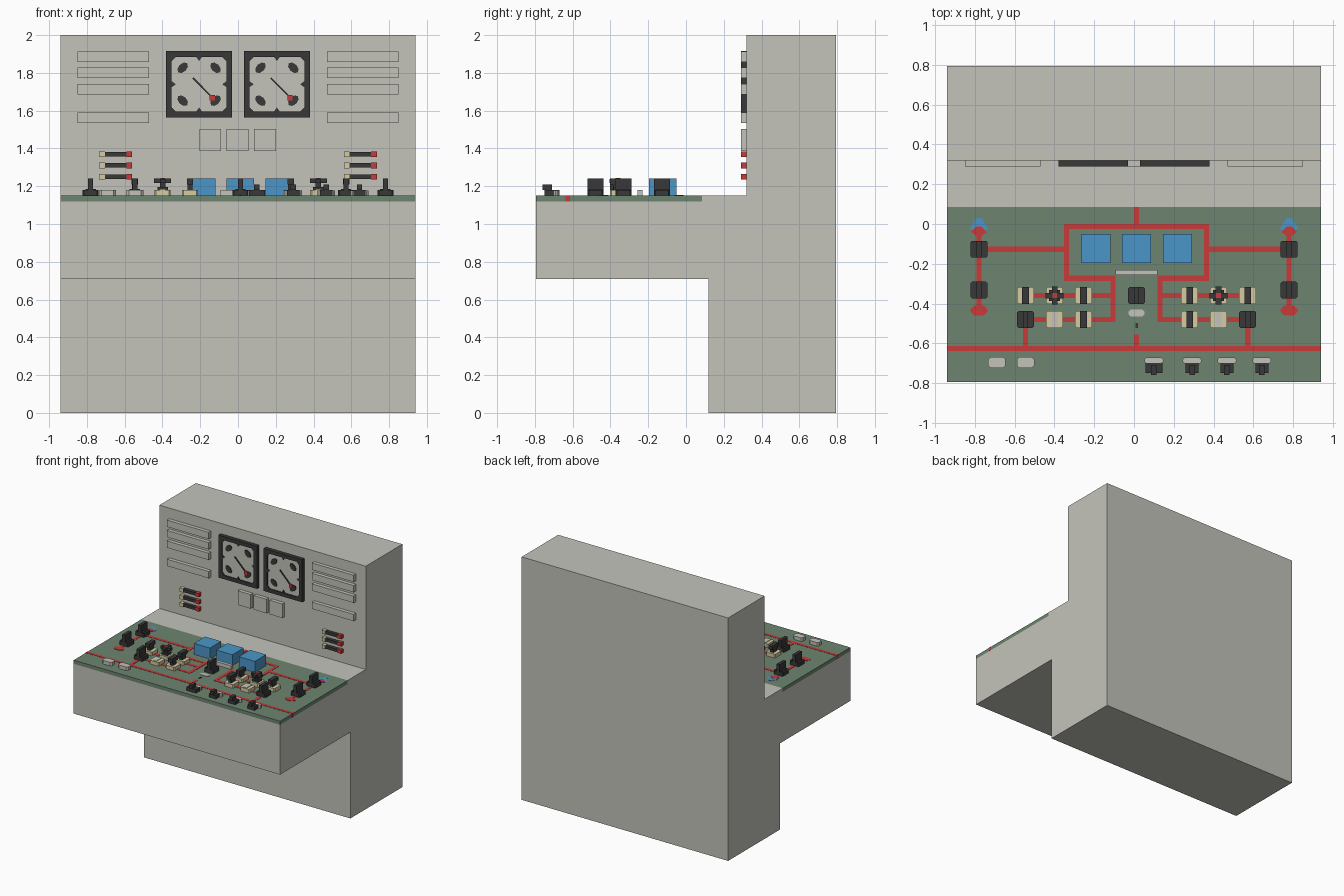
import bpy, bmesh, math

if "Cube" in bpy.data.objects:
    bpy.data.objects.remove(bpy.data.objects["Cube"])


def material(name, r, g, b):
    m = bpy.data.materials.new(name)
    m.diffuse_color = (r, g, b, 1)
    m.use_nodes = True
    m.node_tree.nodes["Principled BSDF"].inputs["Base Color"].default_value = m.diffuse_color
    return m


GREY = material("warm_grey", 0.55, 0.55, 0.50)
GREEN = material("panel_green", 0.155, 0.235, 0.16)
RED = material("signal_red", 0.58, 0.042, 0.042)
BLUE = material("display_blue", 0.07, 0.305, 0.58)
BLACK = material("switch_black", 0.04, 0.04, 0.042)
CREAM = material("cream", 0.66, 0.60, 0.36)

TOP = 1.15      # desk surface height
WALL = 0.32     # front of the upright
LINE = 0.013    # half width of a painted line


def prism(name, pts, lo, hi, mat, axis="Z"):
    """Extrude a 2D outline along an axis (X: yz outline, Y: xz, Z: xy)."""
    place = {"X": lambda a, b, t: (t, a, b),
             "Y": lambda a, b, t: (a, t, b),
             "Z": lambda a, b, t: (a, b, t)}[axis]
    bm = bmesh.new()
    low = [bm.verts.new(place(a, b, lo)) for a, b in pts]
    high = [bm.verts.new(place(a, b, hi)) for a, b in pts]
    bm.faces.new(low)
    bm.faces.new(high)
    n = len(pts)
    for i in range(n):
        j = (i + 1) % n
        bm.faces.new((low[i], low[j], high[j], high[i]))
    bmesh.ops.recalc_face_normals(bm, faces=bm.faces)
    me = bpy.data.meshes.new(name)
    bm.to_mesh(me)
    bm.free()
    me.materials.append(mat)
    ob = bpy.data.objects.new(name, me)
    bpy.context.collection.objects.link(ob)
    return ob


def rect(x0, x1, y0, y1, c=0.0):
    """Rectangle outline, with optional clipped corners."""
    if c == 0:
        return [(x0, y0), (x1, y0), (x1, y1), (x0, y1)]
    return [(x0 + c, y0), (x1 - c, y0), (x1, y0 + c), (x1, y1 - c),
            (x1 - c, y1), (x0 + c, y1), (x0, y1 - c), (x0, y0 + c)]


def slab(name, x, y, w, d, h, mat, base=0.0, c=0.0):
    """Block on the desk, centred at x, y."""
    return prism(name, rect(x - w / 2, x + w / 2, y - d / 2, y + d / 2, c),
                 TOP + base, TOP + h, mat)


def line(x0, y0, x1, y1):
    """Thin painted circuit line on the desk."""
    prism("circuit_line", rect(min(x0, x1) - LINE, max(x0, x1) + LINE,
                               min(y0, y1) - LINE, max(y0, y1) + LINE),
          TOP - 0.003, TOP + 0.002, RED)


def wall_plate(name, x0, x1, z0, z1, mat=GREY, front=0.29):
    return prism(name, rect(x0, x1, z0, z1), front, WALL, mat, "Y")


# Cabinet: one side profile, with a step for the green panel
prism("cabinet", [(0.12, 0), (0.795, 0), (0.795, 2), (WALL, 2), (WALL, TOP),
                  (0.085, TOP), (0.085, 1.12), (-0.795, 1.12),
                  (-0.795, 0.71), (0.12, 0.71)], -0.94, 0.94, GREY, "X")
prism("desk_panel", rect(-0.94, 0.94, -0.795, 0.085), 1.12, TOP, GREEN)

# Circuit diagram: main line, stubs and centre loop
prism("main_line", rect(-0.941, 0.941, -0.638, -0.613), 1.12, TOP + 0.002, RED)
MID = 0.013
line(MID, -0.57, MID, -0.62)
line(MID, 0.073, MID, -0.013)
line(MID - 0.352, -0.013, MID + 0.352, -0.013)
for s in (-1, 1):
    line(MID + s * 0.352, -0.013, MID + s * 0.352, -0.273)
    line(MID + s * 0.352, -0.273, MID + s * 0.118, -0.273)
    line(MID + s * 0.118, -0.273, MID + s * 0.118, -0.48)
    for y in (-0.36, -0.48):
        line(MID + s * 0.118, y, MID + s * 0.55, y)
    line(MID + s * 0.559, -0.48, MID + s * 0.559, -0.62)
    line(MID + s * 0.352, -0.127, s * 0.78, -0.127)
    line(s * 0.78, -0.06, s * 0.78, -0.42)
    # End markers of the side lines
    x = s * 0.78
    slab("line_end", x, -0.435, 0.085, 0.05, 0.003, RED, -0.003, 0.018)
    prism("arrow_mark", [(x - 0.045, -0.02), (x - 0.012, 0.03), (x + 0.012, 0.03),
                         (x + 0.045, -0.02), (x + 0.02, -0.05), (x - 0.02, -0.05)],
          TOP - 0.003, TOP + 0.002, BLUE)
    prism("arrow_core", [(x - 0.04, -0.04), (x - 0.012, -0.012), (x + 0.012, -0.012),
                         (x + 0.04, -0.04), (x + 0.012, -0.06), (x - 0.012, -0.06)],
          TOP - 0.003, TOP + 0.004, RED)


# Switches: a base, and a handle by kind
def switch(x, y, kind):
    base = BLACK if kind == "black" else CREAM
    slab("switch_base", x, y, 0.085, 0.085, 0.03, base, c=0.008)
    if kind == "black":
        slab("switch_collar", x, y, 0.055, 0.065, 0.036, BLACK, 0.03)
        slab("switch_handle", x, y, 0.026, 0.085, 0.09, BLACK, 0.03)
    elif kind == "bar":
        slab("switch_stem", x, y, 0.028, 0.05, 0.06, BLACK, 0.03)
        slab("switch_handle", x, y, 0.034, 0.085, 0.09, BLACK, 0.06)
    elif kind == "cross":
        slab("knob_foot", x, y, 0.055, 0.055, 0.045, BLACK, 0.03)
        slab("knob_stem", x, y, 0.028, 0.028, 0.07, BLACK, 0.045)
        slab("knob_cap", x, y, 0.09, 0.028, 0.09, BLACK, 0.068)
        slab("knob_cap", x, y, 0.028, 0.09, 0.0895, BLACK, 0.068)
        slab("knob_dot", x, y, 0.024, 0.024, 0.093, RED, 0.088)
    else:
        slab("switch_insert", x, y, 0.03, 0.075, 0.034, GREY, 0.03)


switch(MID, -0.36, "black")
for s in (-1, 1):
    for y in (-0.127, -0.332):
        switch(s * 0.78, y, "black")
    switch(MID + s * 0.559, -0.48, "black")
    for dx, y, kind in ((0.559, -0.36, "bar"), (0.412, -0.36, "cross"),
                        (0.267, -0.36, "bar"), (0.412, -0.48, "insert"),
                        (0.267, -0.48, "bar")):
        switch(MID + s * dx, y, kind)

# Blue display boxes
for i in (-1, 0, 1):
    slab("display_box", MID + i * 0.205, -0.123, 0.146, 0.146, 0.09, BLUE)

# Labels, push buttons and front levers
slab("centre_label", MID, -0.244, 0.21, 0.026, 0.03, GREY)
slab("small_label", MID, -0.448, 0.082, 0.034, 0.004, GREY, c=0.012)
slab("key_slot", MID, -0.51, 0.012, 0.025, 0.004, BLACK)
for x in (-0.69, -0.545):
    slab("push_button", x, -0.697, 0.088, 0.054, 0.03, GREY, c=0.012)
for x, w in ((0.1, 0.086), (0.292, 0.065), (0.467, 0.065), (0.643, 0.065)):
    slab("lever_label", x, -0.687, 0.095, 0.03, 0.028, GREY, c=0.01)
    slab("lever_base", x, -0.725, w, 0.05, 0.03, BLACK)
    slab("lever_handle", x, -0.735, 0.028, 0.05, 0.06, BLACK, 0.03)

# Upright: label strips on both sides, square plates in the middle
for s in (-1, 1):
    for z in (1.885, 1.80, 1.713, 1.563):
        wall_plate("label_strip", min(s * 0.47, s * 0.85), max(s * 0.47, s * 0.85),
                   z - 0.028, z + 0.028)
for i in (-1, 0, 1):
    x = -0.002 + i * 0.145
    wall_plate("square_plate", x - 0.058, x + 0.058, 1.387, 1.503)

# Rows of slide rods
for x in (-0.735, 0.56):
    for z in (1.25, 1.31, 1.37):
        wall_plate("rod_start", x, x + 0.03, z - 0.015, z + 0.015, CREAM)
        wall_plate("rod", x + 0.03, x + 0.145, z - 0.012, z + 0.012, BLACK, 0.293)
        wall_plate("rod_tip", x + 0.145, x + 0.175, z - 0.015, z + 0.015, RED)

# Two square gauges
for cx in (-0.206, 0.206):
    cz, R, r = 1.74, 0.175, 0.145
    wall_plate("gauge_face", cx - r, cx + r, cz - r, cz + r, GREY, 0.30)
    for s in (-1, 1):
        wall_plate("gauge_frame_side", min(cx + s * r, cx + s * R),
                   max(cx + s * r, cx + s * R), cz - R, cz + R, BLACK)
        wall_plate("gauge_frame_bar", cx - r, cx + r, min(cz + s * r, cz + s * R),
                   max(cz + s * r, cz + s * R), BLACK)
        # Ticks at the middle of each side
        a, b, w = s * r, s * (r - 0.022), 0.016
        prism("gauge_tick", [(cx + a, cz - w), (cx + a, cz + w), (cx + b, cz)],
              0.293, 0.302, BLACK, "Y")
        prism("gauge_tick", [(cx - w, cz + a), (cx + w, cz + a), (cx, cz + b)],
              0.293, 0.302, BLACK, "Y")
        for t in (-1, 1):
            # Clipped inner corner and diagonal oval mark
            prism("gauge_corner", [(cx + s * r, cz + t * r),
                                   (cx + s * (r - 0.022), cz + t * r),
                                   (cx + s * r, cz + t * (r - 0.022))],
                  0.291, 0.302, BLACK, "Y")
            oval = []
            for k in range(8):
                u = 0.034 * math.cos(k * math.pi / 4)
                v = 0.022 * math.sin(k * math.pi / 4)
                oval.append((cx + s * (0.087 + (u - v) * 0.707),
                             cz + t * (0.087 - (u + v) * 0.707)))
            prism("gauge_mark", oval, 0.293, 0.302, BLACK, "Y")
    # Needle with a red tip
    prism("gauge_needle", [(cx - 0.036, cz + 0.03), (cx - 0.03, cz + 0.036),
                           (cx + 0.066, cz - 0.06), (cx + 0.06, cz - 0.066)],
          0.292, 0.302, BLACK, "Y")
    prism("needle_tip", rect(cx + 0.055, cx + 0.083, cz - 0.085, cz - 0.057),
          0.291, 0.302, RED, "Y")
